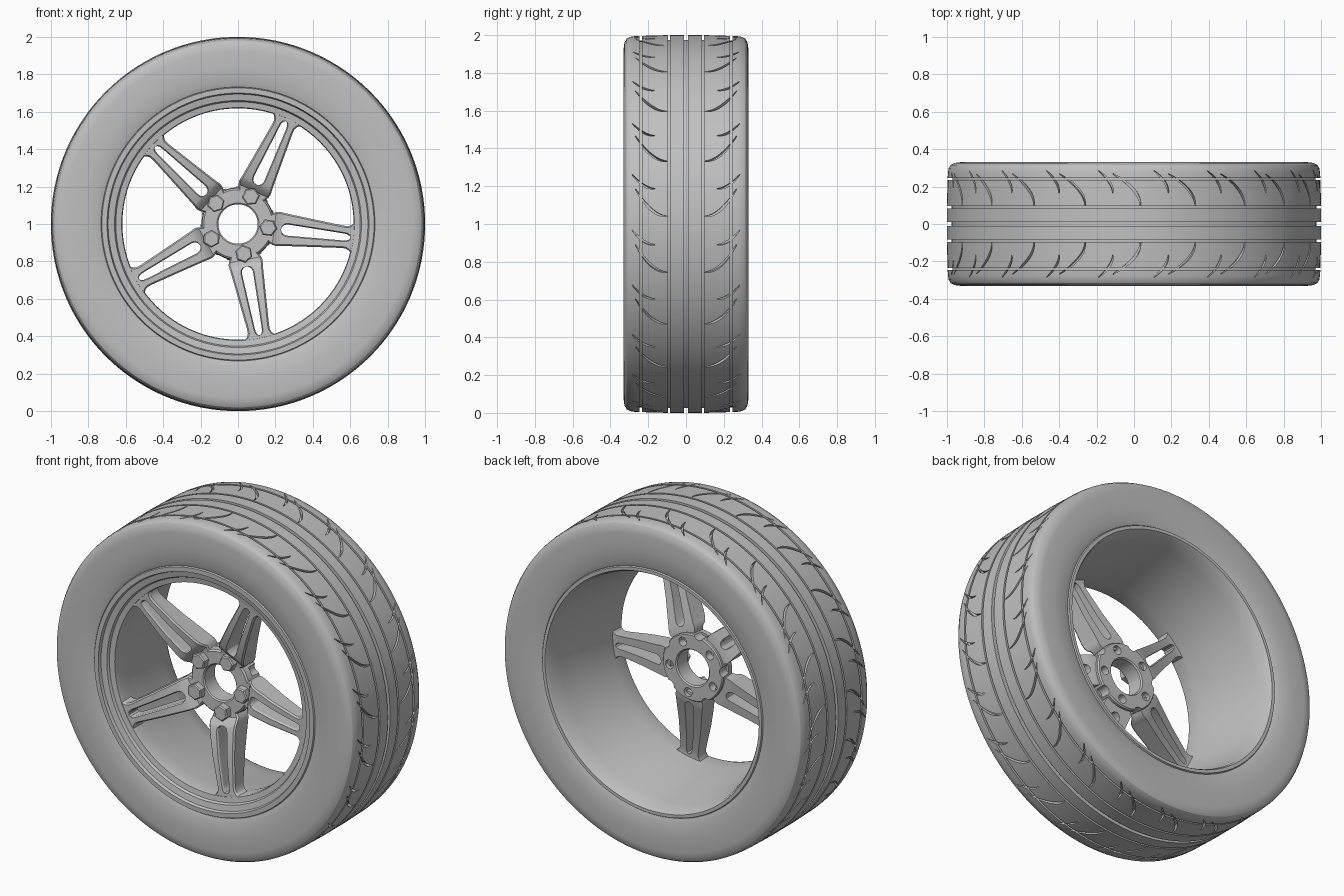
import bpy, bmesh
from math import sin, cos, pi, radians, hypot

cube = bpy.data.objects.get("Cube")
if cube:
    bpy.data.objects.remove(cube, do_unlink=True)

grey = bpy.data.materials.new("grey")
grey.use_nodes = True
COLOUR = (0.53, 0.53, 0.53, 1)
grey.diffuse_color = COLOUR
grey.node_tree.nodes["Principled BSDF"].inputs["Base Color"].default_value = COLOUR

SPOKES = 5
SPOKE_ANGLES = [radians(-7) + 2 * pi * k / SPOKES for k in range(SPOKES)]
TREAD_REPEATS = 21


def wheel_point(r, angle, y, side=0):
    """Point at a radius and angle round the axle, shifted sideways."""
    return (r * cos(angle) - side * sin(angle), y, 1 + r * sin(angle) + side * cos(angle))


def finish(name, bm):
    bmesh.ops.recalc_face_normals(bm, faces=bm.faces)
    mesh = bpy.data.meshes.new(name)
    bm.to_mesh(mesh)
    bm.free()
    obj = bpy.data.objects.new(name, mesh)
    bpy.context.collection.objects.link(obj)
    mesh.materials.append(grey)
    return obj


def activate(obj):
    bpy.ops.object.select_all(action="DESELECT")
    obj.select_set(True)
    bpy.context.view_layer.objects.active = obj


def smooth(obj):
    activate(obj)
    bpy.ops.object.shade_smooth_by_angle(angle=radians(30))


def cut(obj, cutter):
    activate(obj)
    mod = obj.modifiers.new("cut", "BOOLEAN")
    mod.operation = "DIFFERENCE"
    mod.solver = "EXACT"
    mod.object = cutter
    bpy.ops.object.modifier_apply(modifier=mod.name)
    bpy.data.objects.remove(cutter, do_unlink=True)


def loft(bm, sections, closed=False):
    """Skin a row of equal closed sections, capping the ends if open."""
    rings = [[bm.verts.new(p) for p in s] for s in sections]
    n = len(rings[0])
    pairs = list(zip(rings, rings[1:]))
    if closed:
        pairs.append((rings[-1], rings[0]))
    for a, b in pairs:
        for i in range(n):
            j = (i + 1) % n
            bm.faces.new((a[i], a[j], b[j], b[i]))
    if not closed:
        bm.faces.new(rings[0])
        bm.faces.new(rings[-1])


def lathe(name, profile, steps):
    bm = bmesh.new()
    loft(bm, [[wheel_point(r, 2 * pi * k / steps, y) for r, y in profile]
              for k in range(steps)], closed=True)
    return finish(name, bm)


def prism(bm, r, angle, radii, sides):
    """Prism along the axle, given (y, radius) rings."""
    cx, _, cz = wheel_point(r, angle, 0)
    loft(bm, [[(cx + q * cos(angle + 2 * pi * i / sides), y,
                cz + q * sin(angle + 2 * pi * i / sides)) for i in range(sides)]
              for y, q in radii])


# Tyre: half profile mirrored, with circumferential grooves
half = [(0.72, 0.29), (0.732, 0.315), (0.76, 0.325), (0.84, 0.33), (0.93, 0.33),
        (0.96, 0.326), (0.98, 0.315), (0.99, 0.298), (0.994, 0.275)]
for y, r, w in [(0.24, 0.996, 0.006), (0.09, 1, 0.006)]:
    half += [(r, y + w), (r - 0.025, y + w), (r - 0.025, y - w), (r, y - w)]
half += [(1, 0.011), (0.975, 0.011)]
tyre = lathe("tyre", half + [(r, -y) for r, y in reversed(half)], TREAD_REPEATS * 8)


# Curved tread cuts on both shoulders
def tread_cut(bm, start, y0, y1, sweep, width, mirror):
    n = 8
    sections = []
    for i in range(n + 1):
        t = i / n
        a, y = start + sweep * t * t, y0 + (y1 - y0) * t
        da, dy = 2 * sweep * t, y1 - y0
        length = hypot(da, dy)
        w = width * (0.25 + 0.75 * sin(pi * t))
        oa, oy = -dy / length * w, da / length * w
        sections.append([wheel_point(r, a + s * oa, mirror * (y + s * oy))
                         for r, s in [(0.974, -1), (0.974, 1), (1.03, 1), (1.03, -1)]])
    loft(bm, sections)


bm = bmesh.new()
for k in range(TREAD_REPEATS):
    base = 2 * pi * k / TREAD_REPEATS + radians(2.3)
    for mirror in (-1, 1):
        tread_cut(bm, base, 0.1, 0.268, radians(8.5), 0.007, mirror)
        tread_cut(bm, base + radians(8.5), 0.165, 0.285, radians(4.5), 0.006, mirror)
cut(tyre, finish("tread_cutter", bm))
smooth(tyre)

# Rim: stepped front lip, conical barrel and rear lip
rim = lathe("rim", [
    (0.74, -0.29), (0.727, -0.322), (0.70, -0.322), (0.694, -0.305), (0.66, -0.298),
    (0.653, -0.283), (0.622, -0.278), (0.618, -0.26), (0.62, -0.18), (0.645, 0),
    (0.68, 0.22), (0.698, 0.305), (0.708, 0.322), (0.727, 0.322), (0.74, 0.29),
    (0.71, 0.2), (0.69, 0), (0.69, -0.2)], 128)
smooth(rim)

# Twin-bar spokes: stations of radius, slot half width, outer half width, front, back
STATIONS = [
    (0.165, 0, 0.072, -0.172, -0.085), (0.195, 0, 0.088, -0.176, -0.085),
    (0.212, 0, 0.092, -0.20, -0.088), (0.232, 0, 0.09, -0.215, -0.092),
    (0.236, 0.014, 0.089, -0.217, -0.093), (0.246, 0.025, 0.088, -0.221, -0.096),
    (0.265, 0.03, 0.086, -0.228, -0.102), (0.40, 0.025, 0.074, -0.256, -0.145),
    (0.56, 0.019, 0.06, -0.272, -0.185), (0.585, 0.017, 0.06, -0.273, -0.188),
    (0.60, 0.01, 0.066, -0.274, -0.19), (0.606, 0, 0.07, -0.275, -0.19),
    (0.622, 0, 0.088, -0.276, -0.19), (0.635, 0, 0.11, -0.276, -0.19)]
for k, angle in enumerate(SPOKE_ANGLES):
    bm = bmesh.new()
    for side in (-1, 1):
        sections = []
        for u, slot, outer, front, back in STATIONS:
            c = min(slot, 0.006)
            outline = [(outer, back), (outer, front + 0.01), (outer - 0.008, front),
                       (slot + c, front), (slot, front + c * 1.6), (slot, back)]
            sections.append([wheel_point(u, angle, y, side * w) for w, y in outline])
        loft(bm, sections)
    smooth(finish(f"spoke_{k + 1}", bm))

# Hub ring with scallops and rear bolt holes
hub = lathe("hub", [(0.105, -0.165), (0.112, -0.172), (0.183, -0.172), (0.192, -0.163),
                    (0.2, -0.07), (0.194, -0.062), (0.112, -0.062), (0.105, -0.07)], 80)
bm = bmesh.new()
for angle in SPOKE_ANGLES:
    prism(bm, 0.155, angle, [(-0.11, 0.026), (-0.03, 0.026)], 24)
    prism(bm, 0.212, angle + pi / SPOKES, [(-0.125, 0.032), (-0.03, 0.032)], 24)
cut(hub, finish("hub_cutter", bm))
smooth(hub)

# Hexagonal wheel bolts
for k, angle in enumerate(SPOKE_ANGLES):
    bm = bmesh.new()
    prism(bm, 0.162, angle, [(-0.15, 0.048), (-0.207, 0.048), (-0.214, 0.041)], 6)
    finish(f"wheel_bolt_{k + 1}", bm)
